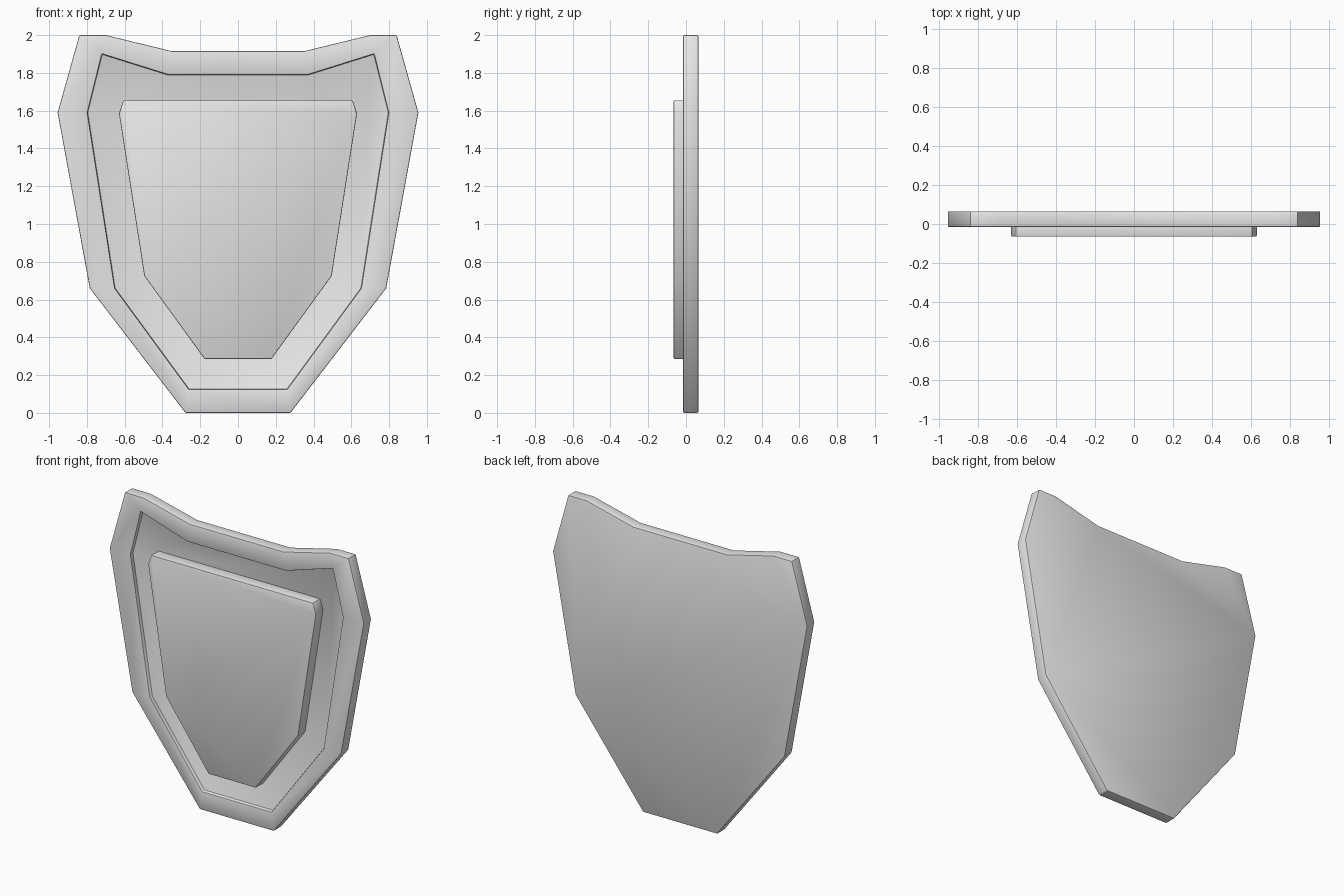
import bpy, bmesh, math

if "Cube" in bpy.data.objects:
    bpy.data.objects.remove(bpy.data.objects["Cube"], do_unlink=True)

grey = bpy.data.materials.new("light grey")
grey.use_nodes = True
colour = (0.8, 0.8, 0.8, 1)
grey.diffuse_color = colour
grey.node_tree.nodes["Principled BSDF"].inputs["Base Color"].default_value = colour

# Right halves of the outlines, from top middle to bottom
OUTER = [(0.35, 1.915), (0.70, 2.0), (0.84, 2.0), (0.955, 1.59), (0.785, 0.66), (0.278, 0.0)]
RECESS = [(0.37, 1.79), (0.72, 1.9), (0.797, 1.59), (0.652, 0.66), (0.26, 0.125)]
PANEL = [(0.607, 1.655), (0.63, 1.585), (0.496, 0.725), (0.177, 0.285)]
FRONT, FLOOR, BACK, PANEL_FRONT = -0.015, 0.012, 0.065, -0.065


def mirrored(half):
    return half + [(-x, z) for x, z in reversed(half)]


def loop(bm, half, y):
    return [bm.verts.new((x, y, z)) for x, z in mirrored(half)]


def bridge(bm, a, b):
    """Join two loops of equal length, dropping repeated corners."""
    n = len(a)
    for i in range(n):
        j = (i + 1) % n
        corners = list(dict.fromkeys([a[i], a[j], b[j], b[i]]))
        bm.faces.new(corners)


def finish(bm, name):
    bmesh.ops.recalc_face_normals(bm, faces=bm.faces)
    hard = [e for e in bm.edges if e.calc_face_angle(0) > math.radians(35)]
    bmesh.ops.bevel(bm, geom=hard, offset=0.006, segments=2, profile=0.5,
                    affect='EDGES', clamp_overlap=True)
    mesh = bpy.data.meshes.new(name)
    bm.to_mesh(mesh)
    bm.free()
    mesh.materials.append(grey)
    obj = bpy.data.objects.new(name, mesh)
    bpy.context.collection.objects.link(obj)
    bpy.ops.object.select_all(action='DESELECT')
    obj.select_set(True)
    bpy.context.view_layer.objects.active = obj
    bpy.ops.object.shade_smooth_by_angle(angle=math.radians(30))


# Shield plate with a raised rim around a shallow recess
bm = bmesh.new()
front, back = loop(bm, OUTER, FRONT), loop(bm, OUTER, BACK)
rim, floor = loop(bm, RECESS, FRONT), loop(bm, RECESS, FLOOR)
bridge(bm, front, back)
bridge(bm, rim, floor)
# Both top outer corners meet the single recess corner on each side
bridge(bm, front, rim[:2] + rim[1:-1] + rim[-2:])
bm.faces.new(back)
bm.faces.new(floor)
finish(bm, "shield_plate")

# Raised centre panel standing on the recess floor
bm = bmesh.new()
near, far = loop(bm, PANEL, PANEL_FRONT), loop(bm, PANEL, FLOOR + 0.01)
bridge(bm, near, far)
bm.faces.new(near)
bm.faces.new(far)
finish(bm, "centre_panel")
